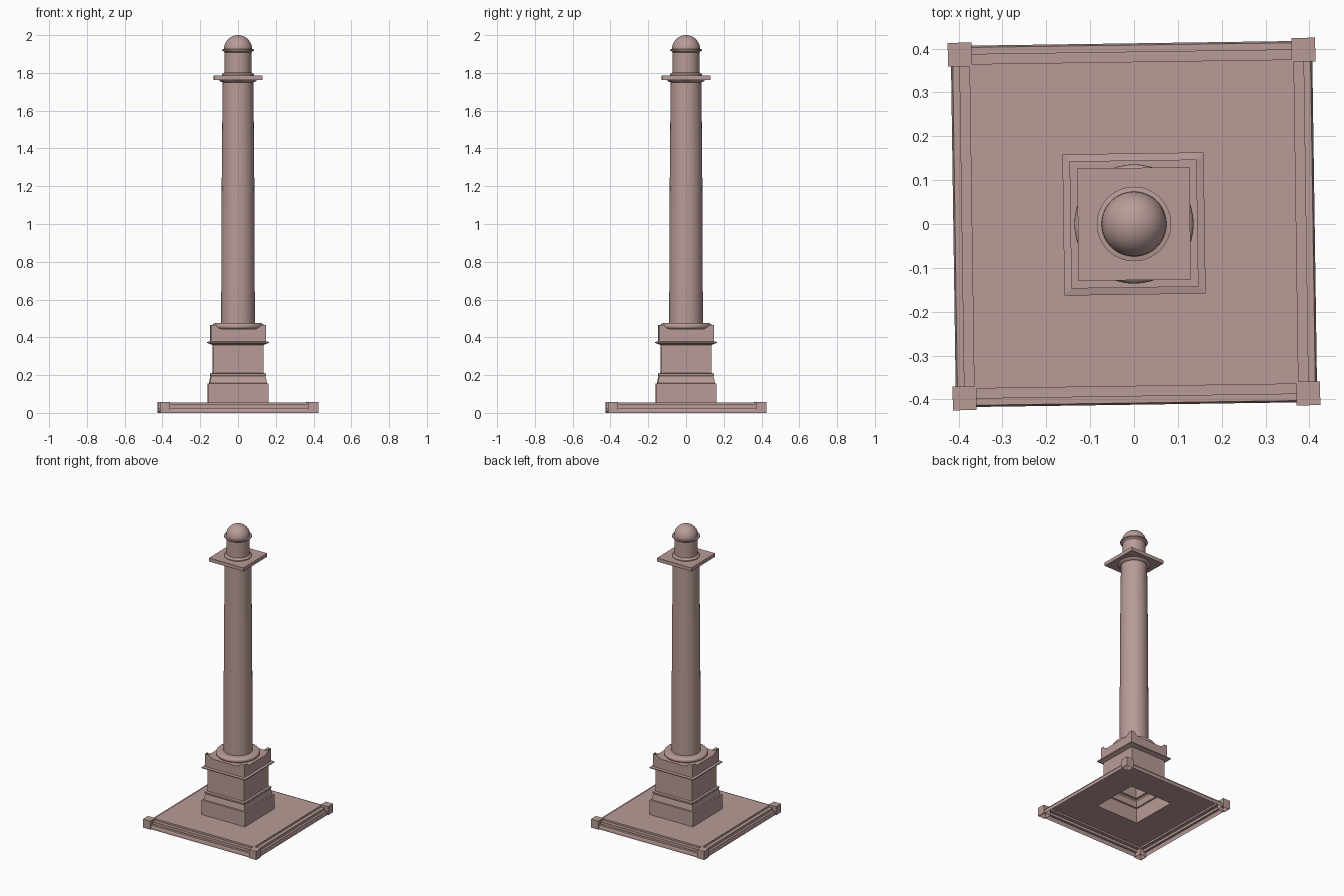
import bpy, bmesh, math
from mathutils import Matrix

if "Cube" in bpy.data.objects:
    bpy.data.objects.remove(bpy.data.objects["Cube"])

TILT = math.radians(0.82)   # square parts are turned very slightly
stone = bpy.data.materials.new("pink_stone")
stone.diffuse_color = (0.48, 0.33, 0.31, 1)
stone.use_nodes = True
stone.node_tree.nodes["Principled BSDF"].inputs["Base Color"].default_value = stone.diffuse_color


def finish(name, bm, smooth=False):
    bmesh.ops.remove_doubles(bm, verts=bm.verts, dist=1e-5)
    bmesh.ops.recalc_face_normals(bm, faces=bm.faces)
    mesh = bpy.data.meshes.new(name)
    bm.to_mesh(mesh)
    bm.free()
    ob = bpy.data.objects.new(name, mesh)
    bpy.context.collection.objects.link(ob)
    mesh.materials.append(stone)
    if smooth:
        bpy.ops.object.select_all(action='DESELECT')
        ob.select_set(True)
        bpy.context.view_layer.objects.active = ob
        bpy.ops.object.shade_smooth_by_angle(angle=math.radians(35))
    return ob


def sweep(name, profile, sides=48, square=False, cap=False):
    """Turn a (radius, z) profile round z; square profiles use half widths."""
    bm = bmesh.new()
    n, k = (4, math.sqrt(2)) if square else (sides, 1)
    start = math.pi / 4 + TILT if square else 0
    rings = []
    for r, z in profile:
        rings.append([bm.verts.new((r * k * math.cos(start + math.tau * i / n),
                                    r * k * math.sin(start + math.tau * i / n), z))
                      for i in range(n)])
    for a, b in zip(rings, rings[1:]):
        for i in range(n):
            j = (i + 1) % n
            bm.faces.new((a[i], a[j], b[j], b[i]))
    if cap:
        bm.faces.new(rings[-1])
    return finish(name, bm, smooth=not square)


# Hollow stepped platform, open underneath and below the pedestal
sweep("platform", [(0.412, 0), (0.412, 0.010), (0.408, 0.027), (0.393, 0.027),
                   (0.393, 0.044), (0.370, 0.044), (0.370, 0.056), (0.16, 0.056)],
      square=True)

# Corner blocks of the platform
for i in range(4):
    bm = bmesh.new()
    bmesh.ops.create_cube(bm, size=1)
    low = [f for f in bm.faces if f.calc_center_median().z < -0.4]
    bmesh.ops.delete(bm, geom=low, context='FACES_ONLY')
    bm.transform(Matrix.Rotation(TILT + i * math.pi / 2, 4, 'Z')
                 @ Matrix.Translation((0.392, 0.392, 0.029))
                 @ Matrix.Diagonal((0.054, 0.054, 0.058, 1)))
    finish(f"corner_block_{i + 1}", bm)

# Pedestal with base moulding, die and cornice
sweep("pedestal", [(0.16, 0.056), (0.16, 0.155), (0.152, 0.157), (0.144, 0.195),
                   (0.147, 0.200), (0.147, 0.208), (0.134, 0.211), (0.134, 0.360),
                   (0.144, 0.364), (0.161, 0.370), (0.161, 0.376), (0.145, 0.379),
                   (0.145, 0.443)], square=True, cap=True)

# Raised corners along the pedestal top, dipping in the middle of each side
bm = bmesh.new()
for i in range(4):
    rot = Matrix.Rotation(TILT + i * math.pi / 2, 4, 'Z')
    for s in (-1, 1):
        outline = [(0.145, 0.443), (0.145, 0.466), (0.118, 0.466),
                   (0.112, 0.456), (0.100, 0.448), (0.085, 0.443)]
        vs = [bm.verts.new((s * x, -0.145, z)) for x, z in outline]
        bmesh.ops.transform(bm, matrix=rot, verts=vs)
        bm.faces.new(vs)
finish("pedestal_raised_corners", bm)

# Rounded ring under the shaft
ring = [(0.120 + 0.016 * math.cos(a), 0.459 + 0.016 * math.sin(a))
        for a in [math.radians(-90 + 22.5 * i) for i in range(9)]]
sweep("column_base_ring", ring + [(0.088, 0.475)])

# Shaft with slight taper and flared capital
sweep("column_shaft", [(0.089, 0.443), (0.0885, 0.75), (0.087, 1.1), (0.085, 1.4),
                       (0.081, 1.75)])
sweep("capital", [(0.081, 1.75), (0.088, 1.752), (0.096, 1.757), (0.102, 1.765)], cap=True)

# Square slab on the capital
slab = sweep("capital_slab", [(0.0, 1.763), (0.128, 1.763), (0.128, 1.787)],
             square=True, cap=True)

# Drum, band and dome
sweep("drum", [(0.084, 1.787), (0.084, 1.793), (0.077, 1.799), (0.071, 1.803),
               (0.071, 1.908), (0.076, 1.914), (0.085, 1.917), (0.085, 1.924),
               (0.074, 1.926)])
sweep("dome", [(0.074 * math.cos(a), 1.926 + 0.074 * math.sin(a))
               for a in [math.radians(7.5 * i) for i in range(13)]])
